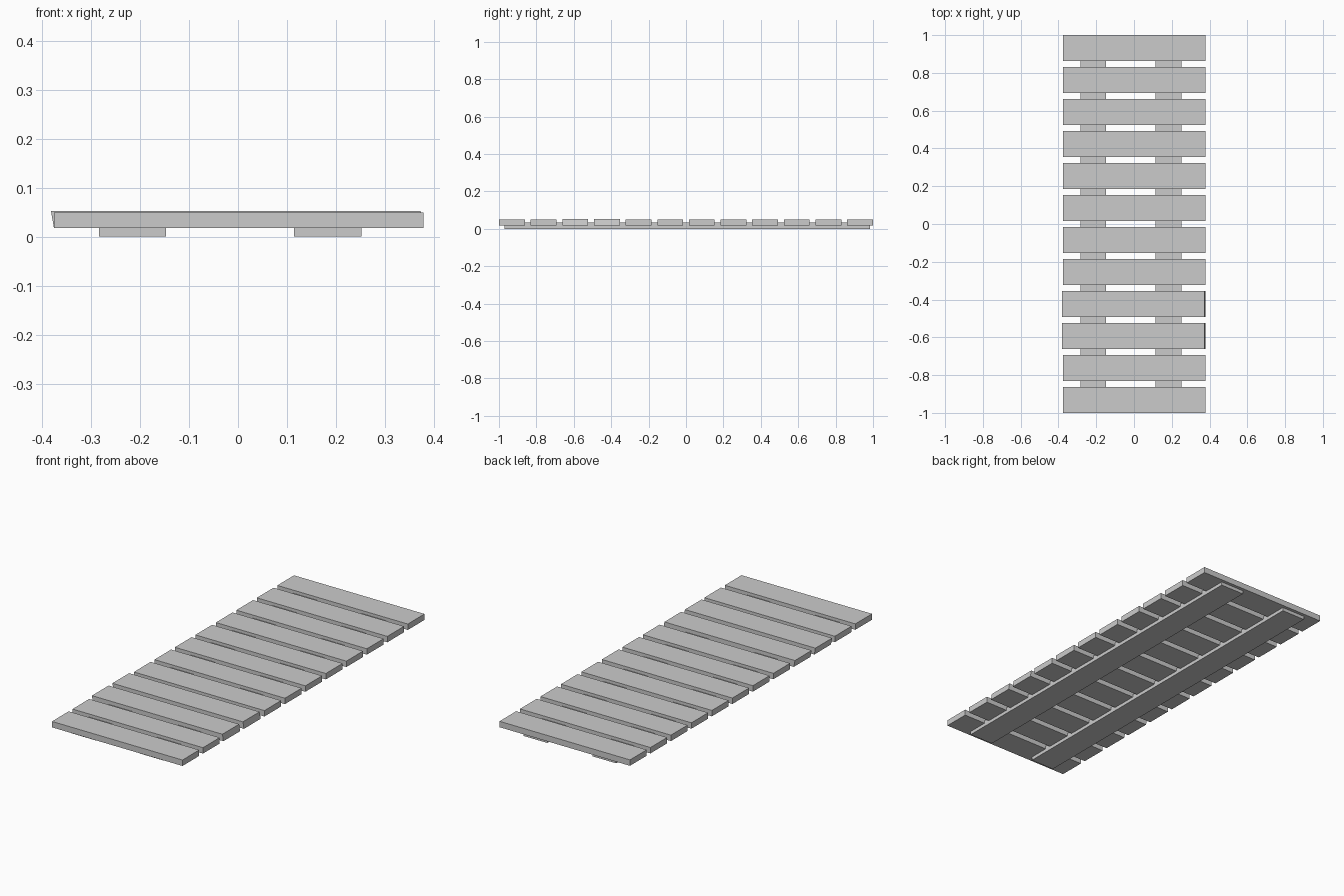
import bpy, bmesh
from mathutils import Vector

if "Cube" in bpy.data.objects:
    bpy.data.objects.remove(bpy.data.objects["Cube"])


def box(name, x0, x1, y0, y1, z0, z1, top_shift=(0, 0, 0)):
    """Box between two corners; top_shift skews the upper face."""
    bm = bmesh.new()
    bmesh.ops.create_cube(bm, size=1)
    for v in bm.verts:
        is_top = v.co.z > 0
        v.co = Vector((x1 if v.co.x > 0 else x0,
                       y1 if v.co.y > 0 else y0,
                       z1 if is_top else z0))
        if is_top:
            v.co += Vector(top_shift)
    mesh = bpy.data.meshes.new(name)
    bm.to_mesh(mesh)
    bm.free()
    obj = bpy.data.objects.new(name, mesh)
    bpy.context.collection.objects.link(obj)
    return obj


# Cross planks, evenly spaced; two of them are slightly skewed
COUNT, WIDTH = 12, 0.138
PITCH = (2 - WIDTH) / (COUNT - 1)
SKEWED = (2, 3)
for i in range(COUNT):
    y = -1 + i * PITCH
    shift = (-0.006, 0, 0.004) if i in SKEWED else (0, 0, 0)
    box(f"plank_{i + 1}", -0.376, 0.379, y, y + WIDTH, 0.018, 0.049, shift)

# Long rails underneath, let into the planks
for side, x0, x1 in (("left", -0.284, -0.147), ("right", 0.114, 0.252)):
    box(f"{side}_rail", x0, x1, -0.97, 0.983, 0, 0.033)
